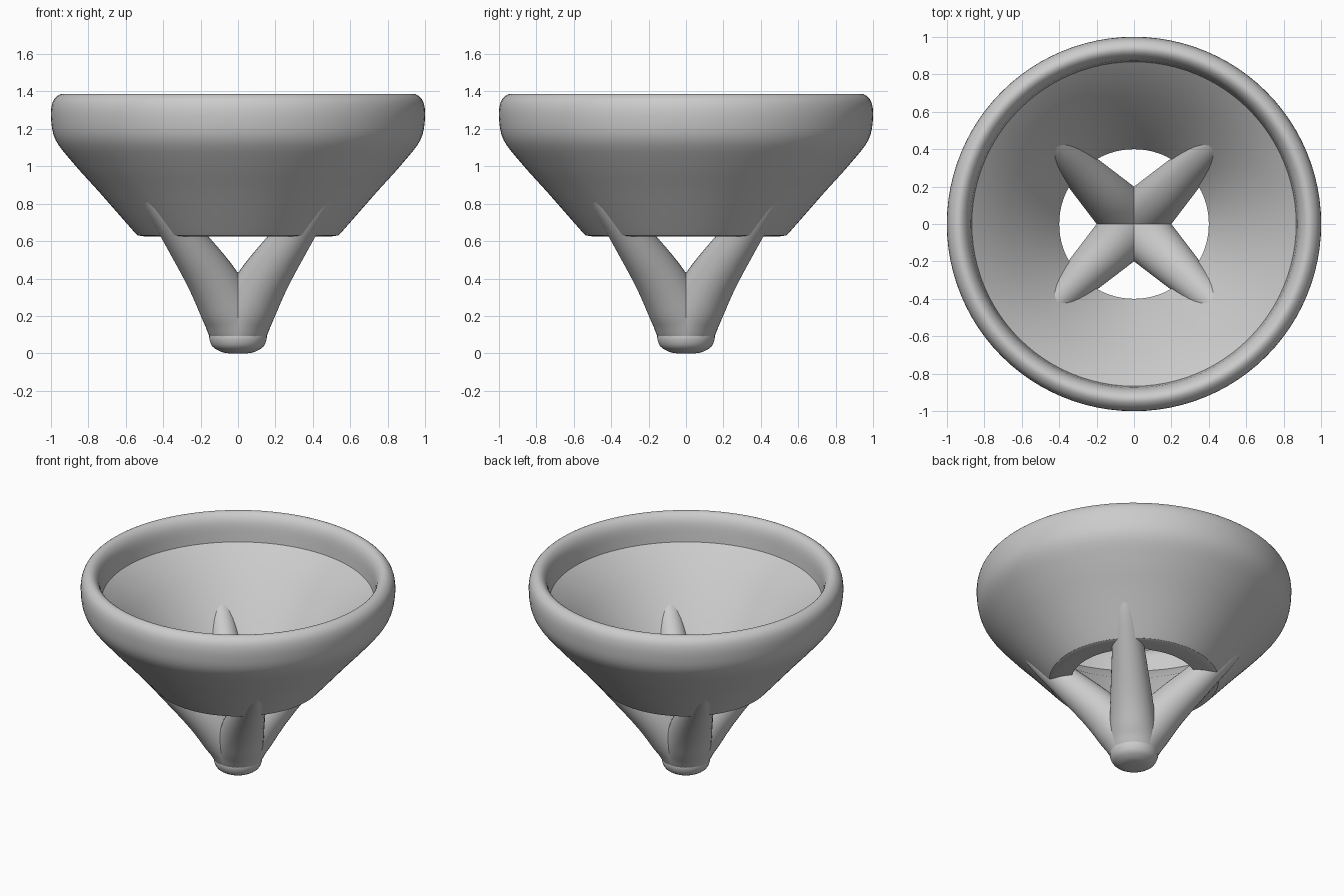
import bpy, bmesh, math
from mathutils import Vector

if "Cube" in bpy.data.objects:
    bpy.data.objects.remove(bpy.data.objects["Cube"])


def finish(name, bm, angle=35):
    bmesh.ops.remove_doubles(bm, verts=bm.verts, dist=1e-5)
    bmesh.ops.recalc_face_normals(bm, faces=bm.faces)
    mesh = bpy.data.meshes.new(name)
    bm.to_mesh(mesh)
    bm.free()
    ob = bpy.data.objects.new(name, mesh)
    bpy.context.collection.objects.link(ob)
    bpy.ops.object.select_all(action='DESELECT')
    ob.select_set(True)
    bpy.context.view_layer.objects.active = ob
    bpy.ops.object.shade_smooth_by_angle(angle=math.radians(angle))
    return ob


def skin(bm, rings, closed=False):
    """Bridge a list of equal vertex rings with quads."""
    n = len(rings[0])
    for a, b in zip(rings, rings[1:] + rings[:1] if closed else rings[1:]):
        for i in range(n):
            j = (i + 1) % n
            bm.faces.new((a[i], a[j], b[j], b[i]))


def circle(bm, r, z, n):
    return [bm.verts.new((r * math.cos(2 * math.pi * i / n),
                          r * math.sin(2 * math.pi * i / n), z)) for i in range(n)]


def spline(pts, steps):
    """Catmull-Rom curve through points of any dimension."""
    p = [Vector(q) for q in pts]
    p = [2 * p[0] - p[1]] + p + [2 * p[-1] - p[-2]]
    out = []
    for a, b, c, d in zip(p, p[1:], p[2:], p[3:]):
        for s in range(steps):
            t = s / steps
            out.append(0.5 * (2 * b + (c - a) * t + (2 * a - 5 * b + 4 * c - d) * t * t
                              + (3 * b - a - 3 * c + d) * t ** 3))
    return out + [p[-2]]


# Open-bottomed funnel bowl with a rolled rim
outer = spline([(0.50, 0.625), (0.535, 0.632), (0.56, 0.655), (0.74, 0.86), (0.875, 1.01),
                (0.975, 1.14), (1.0, 1.26), (0.99, 1.345), (0.95, 1.385), (0.91, 1.375),
                (0.88, 1.32), (0.867, 1.20)], 4)
profile = [Vector((0.40, 0.63))] + outer + [Vector((0.68, 1.04))]
bm = bmesh.new()
skin(bm, [circle(bm, r, z, 96) for r, z in profile], closed=True)
finish("bowl", bm)

# Four tapering legs sweeping out from the foot to the bowl wall
path = spline([(0, 0.09, 0.153), (0.065, 0.22, 0.15), (0.21, 0.41, 0.132),
               (0.424, 0.63, 0.103), (0.60, 0.81, 0.08), (0.71, 0.93, 0.05)], 5)
N = 32
for k in range(4):
    az = math.radians(45 + 90 * k)
    radial = Vector((math.cos(az), math.sin(az), 0))
    side = Vector((-math.sin(az), math.cos(az), 0))
    up = Vector((0, 0, 1))
    bm = bmesh.new()
    rings = []
    for i, (d, z, r) in enumerate(path):
        a, b = path[max(i - 1, 0)], path[min(i + 1, len(path) - 1)]
        lean = math.atan2(b[0] - a[0], b[1] - a[1]) * min(1, i / 8)
        across = radial * math.cos(lean) - up * math.sin(lean)
        centre = radial * d + up * z
        rings.append([bm.verts.new(centre + r * (across * math.cos(2 * math.pi * j / N)
                                                 + side * math.sin(2 * math.pi * j / N)))
                      for j in range(N)])
    skin(bm, rings)
    bm.faces.new(rings[0])
    bm.faces.new(rings[-1])
    finish(f"leg_{k + 1}", bm)

# Rounded foot under the legs
foot = spline([(0.05, 0.0), (0.09, 0.008), (0.135, 0.035), (0.153, 0.075), (0.153, 0.105)], 3)
bm = bmesh.new()
rings = [circle(bm, r, z, 48) for r, z in foot]
skin(bm, rings)
bm.faces.new(rings[0])
bm.faces.new(rings[-1])
finish("foot", bm)
